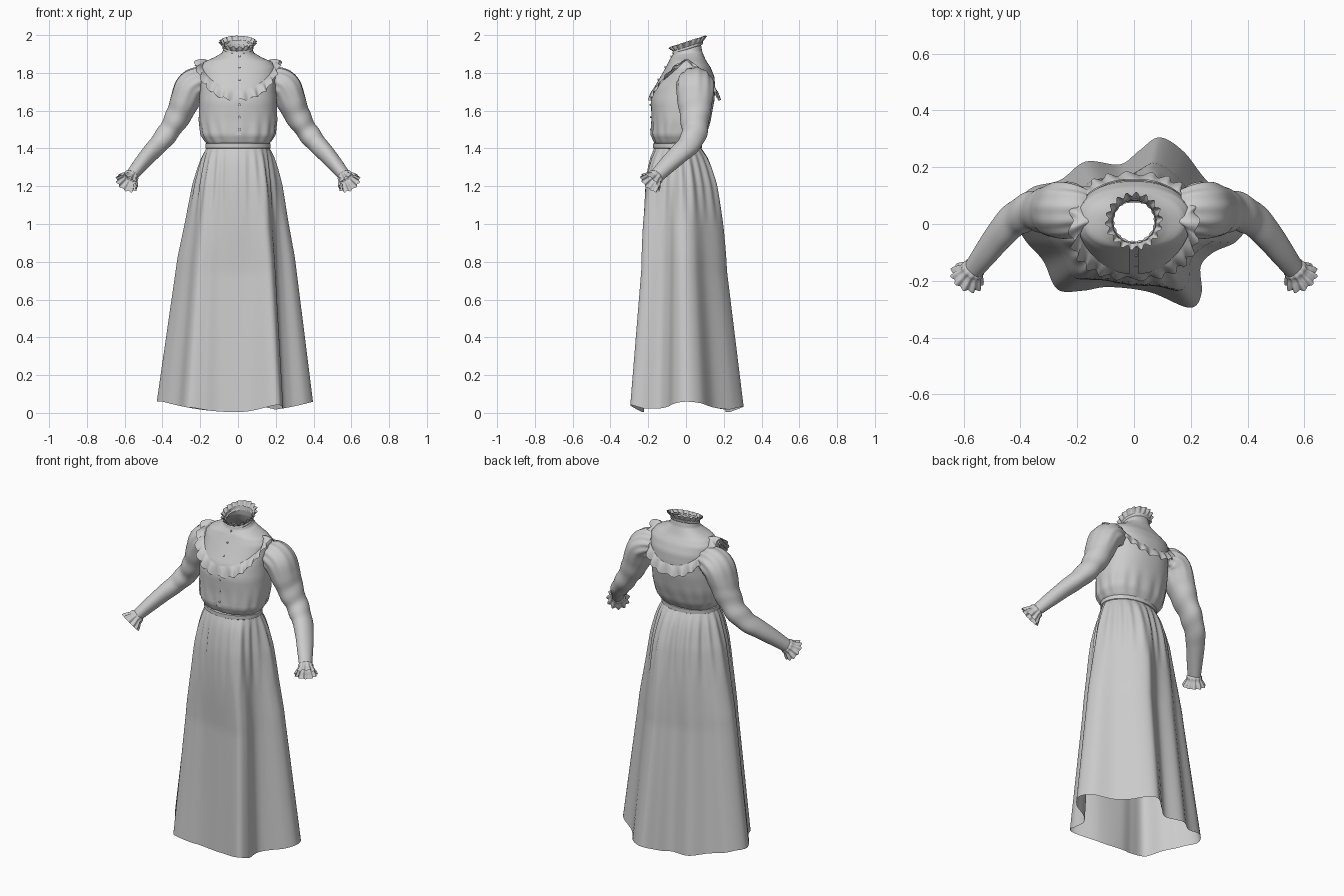
import bpy, math
from mathutils import Vector

old = bpy.data.objects.get("Cube")
if old:
    bpy.data.objects.remove(old, do_unlink=True)

TAU = 2 * math.pi
cloth = bpy.data.materials.new("grey_cloth")
cloth.use_nodes = True
cloth.diffuse_color = (0.6, 0.6, 0.6, 1)
cloth.node_tree.nodes["Principled BSDF"].inputs["Base Color"].default_value = (0.6, 0.6, 0.6, 1)


def spline(keys, t, closed=False):
    """Catmull-Rom through tuples, t in 0..1."""
    n = len(keys)
    s = t * (n if closed else n - 1)
    i = int(s) if closed else min(int(s), n - 2)
    u = s - i
    get = (lambda k: keys[k % n]) if closed else (lambda k: keys[max(0, min(n - 1, k))])
    return [b + 0.5 * u * (c - a + u * (2 * a - 5 * b + 4 * c - d + u * (3 * (b - c) + d - a)))
            for a, b, c, d in zip(get(i - 1), get(i), get(i + 1), get(i + 2))]


def lookup(keys, z):
    """Values at height z; the first entry of each key is the height."""
    for a, b in zip(keys, keys[1:]):
        if z <= b[0]:
            break
    u = max(0, min(1, (z - a[0]) / (b[0] - a[0])))
    return [p + (q - p) * u for p, q in zip(a[1:], b[1:])]


def loft(name, rows, angle=60):
    """Skin closed rings into one sheet."""
    n = len(rows[0])
    verts = [p for row in rows for p in row]
    faces = [(r * n + i, r * n + (i + 1) % n, (r + 1) * n + (i + 1) % n, (r + 1) * n + i)
             for r in range(len(rows) - 1) for i in range(n)]
    mesh = bpy.data.meshes.new(name)
    mesh.from_pydata(verts, [], faces)
    return finish(bpy.data.objects.new(name, mesh), angle)


def finish(ob, angle):
    if not ob.users_collection:
        bpy.context.collection.objects.link(ob)
    ob.data.materials.append(cloth)
    bpy.ops.object.select_all(action="DESELECT")
    ob.select_set(True)
    bpy.context.view_layer.objects.active = ob
    bpy.ops.object.shade_smooth_by_angle(angle=math.radians(angle))
    return ob


# Skirt: waist oval blended into a wavy hem
HEM = [(.397, .0), (.365, .08), (.26, .15), (.175, .255), (.09, .305), (.02, .26), (-.05, .21),
       (-.17, .22), (-.26, .155), (-.365, .125), (-.43, .04), (-.385, -.055), (-.32, -.13),
       (-.27, -.23), (-.18, -.235), (-.09, -.222), (.055, -.24), (.195, -.295), (.238, -.245),
       (.235, -.15), (.28, -.1), (.36, -.062)]
FLARE = [(0, 1), (.8, .59), (1.2, .29), (1.3, .18), (1.36, .1), (1.41, 0)]


def skirt_ring(h):
    ring = []
    for i in range(176):
        x, y = spline(HEM, i / 176, True)
        a = math.atan2(y + .04, x)
        wx, wy = .163 * math.cos(a), -.045 + .12 * math.sin(a)
        z0 = .004 + .056 * min(1, abs(x) / .4) ** 2 + .025 * max(0, abs(y) - .23) / .07
        z = z0 + (1.41 - z0) * h
        f = lookup(FLARE, 1.41 * h)[0]
        bulge = .028 * math.sin(math.pi * min(1, f * 1.6))
        pleat = .005 * math.sin(22 * a) * math.sin(math.pi * min(1, f * 2.2))
        ring.append((wx + (x - wx) * f + pleat * math.cos(a),
                     wy + (y - wy) * f + (bulge + pleat) * math.sin(a), z))
    return ring


loft("skirt", [skirt_ring(k / 48) for k in range(49)])

# Bodice and neck: height, half width, front, back
BODY = [(1.42, .16, -.16, .075), (1.435, .174, -.17, .085), (1.47, .196, -.184, .105),
        (1.55, .207, -.182, .13), (1.65, .206, -.186, .15), (1.72, .2, -.17, .155),
        (1.78, .203, -.135, .15), (1.83, .2, -.107, .13), (1.86, .175, -.091, .11),
        (1.885, .12, -.08, .095), (1.905, .085, -.071, .085), (1.93, .075, -.066, .08),
        (1.95, .076, -.068, .083)]


def body_point(a, z, out=0.0):
    w, front, back = lookup(BODY, z)
    c, s = math.cos(a), math.sin(a)
    c2, s2 = (math.copysign(abs(v) ** .88, v) for v in (c, s))
    y = (front + back) / 2 + (back - front) / 2 * s2
    tilt = .32 * (y - .01) * max(0, min(1, (z - 1.87) / .08))
    return (w * c2 + out * c, y + out * s, z + tilt)


def wrinkle(a, z):
    return .004 * math.sin(16 * a + 9 * z) * max(0, 1 - abs(z - 1.49) / .1)


def ring_of(n, fn):
    return [fn(TAU * i / n) for i in range(n)]


rows = [ring_of(96, lambda a: body_point(a, z, wrinkle(a, z)))
        for z in (spline(BODY, k / 48)[0] for k in range(49))]
loft("bodice", rows)

# Waistband
loft("waistband", [ring_of(64, lambda a: ((.163 + o) * math.cos(a), -.045 + (.12 + o) * math.sin(a), z))
                   for z, o in ((1.398, .003), (1.402, .01), (1.425, .01), (1.43, .0))], 40)


# Yoke frill: a broad rounded outline dipping at front and back
def yoke_frill(t):
    def point(a):
        c, s = math.cos(a), math.sin(a)
        dip = abs(s)
        low = 1.86 - .203 * dip ** 1.3
        inner = Vector(body_point(a, low + .008 + .05 * dip, .003))
        wave = 1 + .04 * math.sin(24 * a)
        outer = Vector((.224 * wave * math.copysign(abs(c) ** .8, c),
                        -.008 + .186 * wave * math.copysign(abs(s) ** .8, s),
                        low + .006 * math.sin(24 * a + 1.2)))
        p = inner.lerp(outer, t)
        p.z += .007 * math.sin(math.pi * t)
        return p
    return ring_of(288, point)


loft("yoke_frill", [yoke_frill(t) for t in (1, .8, .6, .4, .2, 0)])


# Collar frill around the tilted neck
def collar_frill(t):
    def point(a):
        r = .076 + .02 * t + .007 * t * math.sin(18 * a)
        y = .01 + r * math.sin(a)
        z = 1.936 + .03 * t + .32 * (y - .01) - .003 * t * math.sin(18 * a)
        return (r * math.cos(a), y, z)
    return ring_of(216, point)


loft("collar_frill", [collar_frill(t) for t in (-.25, 0, .3, .65, 1)])
loft("collar_band", [ring_of(64, lambda a: (r * math.cos(a), .009 + r * math.sin(a),
                                            z + .32 * (r * math.sin(a)))) for z, r in
                     ((1.924, .076), (1.928, .081), (1.937, .081), (1.941, .076))])

# Sleeves: x, y, z, radius along the arm
ARM = [(.165, .047, 1.755, .075), (.21, .048, 1.75, .094), (.252, .048, 1.72, .1),
       (.283, .048, 1.65, .093), (.315, .049, 1.575, .08), (.362, .045, 1.495, .069),
       (.415, .02, 1.428, .062), (.468, -.034, 1.372, .055), (.52, -.1, 1.31, .047),
       (.567, -.16, 1.25, .038)]


def arm_ring(side, centre, along, n, radius, squash):
    across = along.cross(Vector((0, 1, 0))).normalized()
    up = across.cross(along).normalized()
    pts = []
    for i in range(n):
        a = TAU * i / n
        p = centre + radius(a) * (squash * math.cos(a) * across + math.sin(a) * up)
        pts.append((side * p.x, p.y, p.z))
    return pts


for side, label in ((1, "left"), (-1, "right")):
    rows = []
    for k in range(61):
        t = k / 60
        *c, r = spline(ARM, t)
        along = Vector(spline(ARM, min(1, t + .02))[:3]) - Vector(spline(ARM, max(0, t - .02))[:3])
        cap = .045 * max(0, 1 - t / .4)
        crease = .05 * math.exp(-((t - .56) / .14) ** 2)
        rows.append(arm_ring(side, Vector(c), along.normalized(), 64, lambda a: r * (
            1 + cap * math.sin(11 * a) + crease * math.sin(44 * t + 1.5 * math.sin(a))
            + .02 * math.sin(3 * a + 14 * t)), .84))
    loft(label + "_sleeve", rows)

    # Cuff frill
    wrist = Vector(ARM[-1][:3])
    along = Vector((.4, -.55, -.6)).normalized()
    cuff = [arm_ring(side, wrist + along * d, along, 132,
                     lambda a: r0 + w * math.sin(11 * a), 1) for d, r0, w in
            ((-.012, .034, 0), (-.005, .041, .001), (.005, .042, .002), (.012, .041, .003),
             (.025, .049, .004), (.04, .057, .005), (.052, .06, .006))]
    loft(label + "_cuff_frill", cuff)


# Button placket: a thin strip following the front, with buttons
def front(x, z, out):
    p = body_point(-math.pi / 2, z)
    return (x, p[1] - out, p[2])


mesh = bpy.data.meshes.new("placket")
verts = [front(x, 1.47 + .45 * k / 30, .004) for k in range(31) for x in (-.016, .016)]
mesh.from_pydata(verts, [], [(2 * k, 2 * k + 1, 2 * k + 3, 2 * k + 2) for k in range(30)])
finish(bpy.data.objects.new("placket", mesh), 60)
for k in range(7):
    bpy.ops.mesh.primitive_uv_sphere_add(segments=12, ring_count=8, radius=.006,
                                         location=front(.008, 1.5 + .066 * k, .004))
    button = bpy.context.object
    button.name = "button_%d" % (k + 1)
    button.scale.y = .6
    finish(button, 60)
